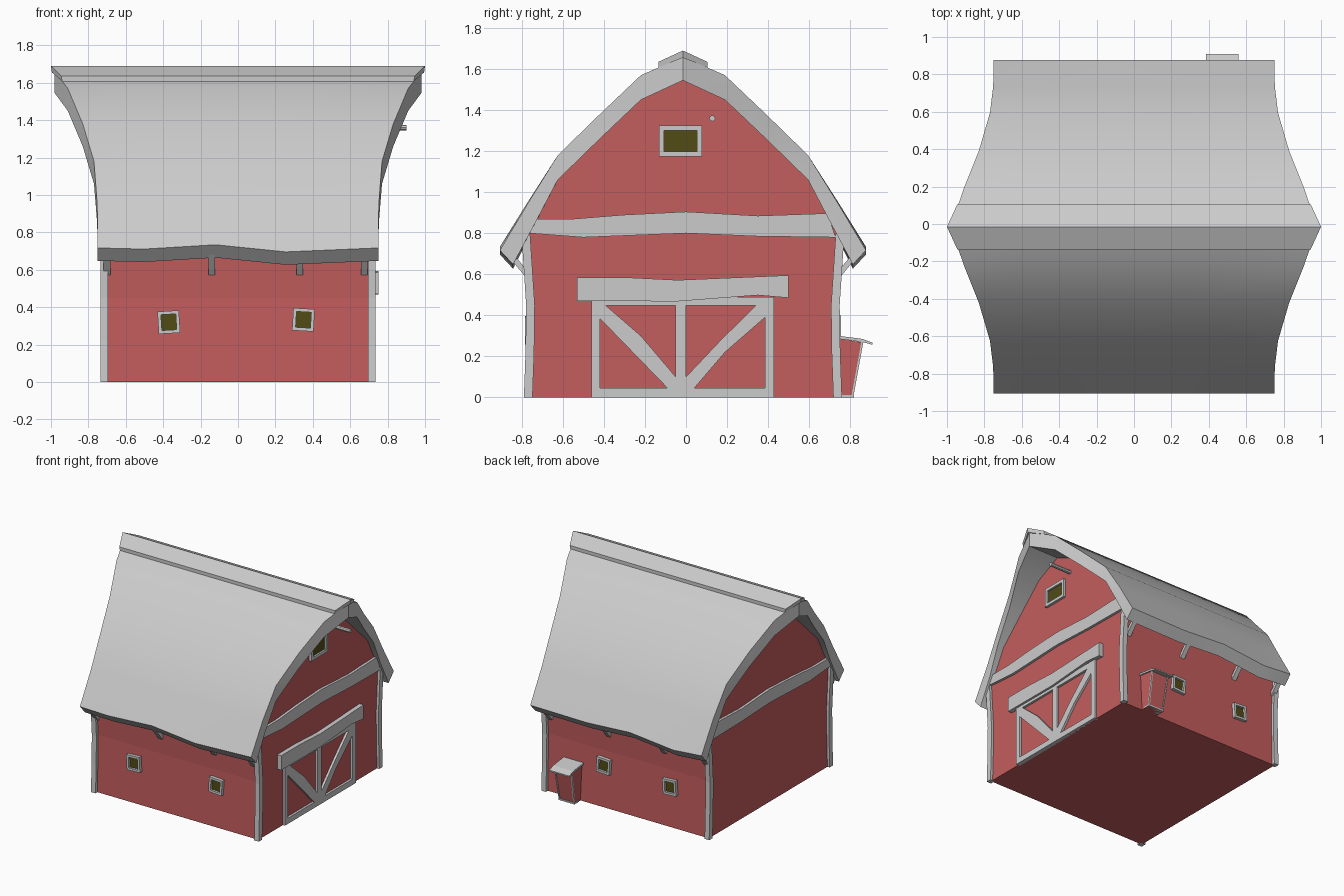
import bpy, bmesh, math
from mathutils import Vector

if "Cube" in bpy.data.objects:
    bpy.data.objects.remove(bpy.data.objects["Cube"])

YC = -0.015  # ridge line in y


def material(name, col):
    m = bpy.data.materials.new(name)
    m.diffuse_color = (*col, 1)
    m.use_nodes = True
    m.node_tree.nodes["Principled BSDF"].inputs["Base Color"].default_value = m.diffuse_color
    return m


RED = material("barn_red", (0.55, 0.11, 0.11))
GLASS = material("dark_glass", (0.085, 0.07, 0.008))


def finish(name, bm, mat=None, smooth=False):
    bmesh.ops.recalc_face_normals(bm, faces=bm.faces)
    me = bpy.data.meshes.new(name)
    bm.to_mesh(me)
    bm.free()
    ob = bpy.data.objects.new(name, me)
    bpy.context.collection.objects.link(ob)
    if mat:
        me.materials.append(mat)
    if smooth:
        bpy.context.view_layer.objects.active = ob
        ob.select_set(True)
        bpy.ops.object.shade_smooth_by_angle(angle=math.radians(30))
        ob.select_set(False)
    return ob


def prism(name, polys, axis, lo, hi, mat=None):
    """Extrude outlines: (y, z) along axis x, or (x, z) along axis y."""
    bm = bmesh.new()
    for pts in polys:
        def ring(t):
            return [bm.verts.new((t, a, b) if axis == "x" else (a, t, b)) for a, b in pts]
        A, B = ring(lo), ring(hi)
        n = len(pts)
        bm.faces.new(A)
        bm.faces.new(B)
        for i in range(n):
            bm.faces.new((A[i], A[(i + 1) % n], B[(i + 1) % n], B[i]))
    return finish(name, bm, mat)


def rect(a0, a1, b0, b1):
    return [(a0, b0), (a1, b0), (a1, b1), (a0, b1)]


def bar(p, q, w):
    p, q = Vector(p), Vector(q)
    n = (q - p).orthogonal().normalized() * w / 2
    return [tuple(v) for v in (p - n, q - n, q + n, p + n)]


def window(name, ca, cb, w, h, border, axis, wall, out, tilt=0):
    c, s = math.cos(tilt), math.sin(tilt)

    def place(pts):
        return [(ca + a * c - b * s, cb + a * s + b * c) for a, b in pts]
    W, H, b = w / 2, h / 2, border
    frame = [rect(-W, W, H - b, H), rect(-W, W, -H, -H + b),
             rect(-W, -W + b, -H + b, H - b), rect(W - b, W, -H + b, H - b)]
    prism(name + "_frame", [place(f) for f in frame], axis, wall - out * .4, wall + out)
    prism(name + "_glass", [place(rect(-W + b, W - b, -H + b, H - b))], axis,
          wall - out * .4, wall + out * .3, GLASS)


# walls: gambrel outline with slightly bowed sides
half = [(.75, 0), (.742, .45), (.762, .8), (.61, 1.09), (.205, 1.49)]
outline = [(YC + a, b) for a, b in half] + [(YC, 1.57)] + [(YC - a, b) for a, b in reversed(half)]
prism("walls", [outline], "x", -.715, .715, RED)

# roof: thick gambrel shell, flared at the ridge and wavy at the eaves
outer = [(.892, .717), (.75, .955), (.61, 1.18), (.405, 1.38), (.205, 1.57), (0, 1.66)]
inner = [(.828, .648), (.72, .85), (.61, 1.06), (.405, 1.26), (.205, 1.45), (0, 1.545)]
reach = [.75, .753, .77, .83, .91, .98]
cols = [-1, -.67, -.16, .34, 1]
wave = [0, -.006, .017, -.021, 0]


def roof_row(bm, prof, k):
    row = []
    for side in (-1, 1):
        ids = range(6) if side < 0 else range(4, -1, -1)
        for i in ids:
            d, z = prof[i]
            f, dz = (cols[k], wave[k]) if side < 0 else (-cols[4 - k], wave[4 - k])
            if side > 0:
                f = cols[k]
            z += dz * (1, .4, 0, 0, 0, 0)[i]
            row.append(bm.verts.new((f * reach[i], YC + side * d, z)))
    return row


bm = bmesh.new()
rows = [(roof_row(bm, outer, k), roof_row(bm, inner, k)) for k in range(5)]
for (o0, i0), (o1, i1) in zip(rows, rows[1:]):
    for j in range(10):
        bm.faces.new((o0[j], o0[j + 1], o1[j + 1], o1[j]))
        bm.faces.new((i0[j], i1[j], i1[j + 1], i0[j + 1]))
    for j in (0, 10):
        bm.faces.new((o0[j], o1[j], i1[j], i0[j]))
for o, i in (rows[0], rows[-1]):
    for j in range(10):
        bm.faces.new((o[j], o[j + 1], i[j + 1], i[j]))
finish("roof", bm, smooth=True)

# ridge cap following the flare
bm = bmesh.new()
cap = [(-.12, 1.635, .945), (0, 1.69, 1.0), (.12, 1.635, .945),
       (.12, 1.608, .94), (0, 1.655, .995), (-.12, 1.608, .94)]
L, R = [[bm.verts.new((s * x, YC + y, z)) for y, z, x in cap] for s in (-1, 1)]
for i in range(6):
    j = (i + 1) % 6
    bm.faces.new((L[i], L[j], R[j], R[i]))
for e in (L, R):
    bm.faces.new((e[0], e[1], e[4], e[5]))
    bm.faces.new((e[1], e[2], e[3], e[4]))
finish("ridge_cap", bm)

# bowed corner posts
for sx, nx in ((-1, "left"), (1, "right")):
    for sy, ny in ((-1, "front"), (1, "back")):
        path = [(.775, 0), (.767, .22), (.764, .45), (.787, .8)]
        pts = [(YC + sy * a, z) for a, z in path]
        pts += [(YC + sy * (a - .042), z) for a, z in reversed(path)]
        prism(f"corner_post_{ny}_{nx}", [pts], "x", sx * .695, sx * .735)

# belt trim across both gables
belt = [(-.765, .80), (-.5, .78), (0, .80), (.35, .785), (.73, .78),
        (.69, .897), (.35, .885), (0, .905), (-.3, .89), (-.55, .87), (-.735, .87)]
prism("belt_trim_right", [belt], "x", .70, .735)
prism("belt_trim_left", [belt], "x", -.70, -.735)

# barn doors with braces, and the beam above
door = [rect(-.46, -.42, 0, .49), rect(.385, .43, 0, .49), rect(-.05, 0, .045, .45),
        rect(-.42, .385, 0, .045), rect(-.42, .385, .447, .49),
        [(-.42, .447), (-.42, .385), (-.09, .045), (-.05, .045), (-.05, .10), (-.22, .30), (-.39, .447)],
        [(.385, .447), (.385, .39), (.19, .22), (.04, .045), (0, .045), (0, .10), (.17, .28), (.34, .447)]]
prism("door_frame", door, "x", .70, .733)
prism("door_beam", [[(-.53, .47), (-.04, .468), (.35, .498), (.5, .485),
                     (.5, .595), (-.04, .572), (-.3, .585), (-.53, .585)]], "x", .70, .75)

# windows
window("gable_window", -.027, 1.25, .21, .15, .024, "x", .715, .02)
window("front_window_left", -.37, .32, .115, .12, .018, "y", YC - .745, -.025, .06)
window("front_window_right", .35, .333, .115, .12, .018, "y", YC - .745, -.025, -.06)
window("back_window_left", .20, .335, .115, .12, .018, "y", YC + .745, .025, .06)
window("back_window_right", -.38, .32, .115, .12, .018, "y", YC + .745, .025, -.06)

# eave brackets
for side, n, xs in ((-1, "front", (-.70, -.14, .33, .675)), (1, "back", (.67, .16, -.33, -.70))):
    for k, x in enumerate(xs):
        p = bar((YC + side * .745, .58), (YC + side * .835, .69), .026)
        prism(f"{n}_bracket_{k + 1}", [p], "x", x - .018, x + .018)

# rod above the gable window
bm = bmesh.new()
bmesh.ops.create_cone(bm, cap_ends=True, segments=8, radius1=.015, radius2=.015, depth=.2)
for v in bm.verts:
    v.co = (v.co.z + .80, v.co.x + .128, v.co.y + 1.36)
finish("gable_rod", bm)

# small lean-to box on the back wall, tapering downward
bm = bmesh.new()
B = [bm.verts.new(p) for p in ((.41, .72, 0), (.54, .72, 0), (.54, .81, 0), (.41, .81, 0))]
T = [bm.verts.new(p) for p in ((.40, .72, .29), (.55, .72, .29), (.55, .86, .268), (.40, .86, .268))]
bm.faces.new(B)
bm.faces.new(T)
for i in range(4):
    j = (i + 1) % 4
    bm.faces.new((B[i], B[j], T[j], T[i]))
finish("lean_to", bm, RED)
prism("lean_to_roof", [[(.72, .288), (.86, .27), (.91, .256), (.91, .266), (.86, .285), (.72, .303)]],
      "x", .385, .56)
for k, s in enumerate((-1, 1)):
    # thin trim on the outer corners
    bm = bmesh.new()
    bmesh.ops.create_cube(bm, size=1)
    for v in bm.verts:
        t = v.co.z + .5
        v.co = (.475 + s * (.063 + .01 * t) + v.co.x * .01, .81 + .05 * t + v.co.y * .01, t * .275)
    finish(f"lean_to_trim_{k + 1}", bm)
prism("lean_to_sill", [rect(.76, .818, 0, .012)], "x", .405, .545)
